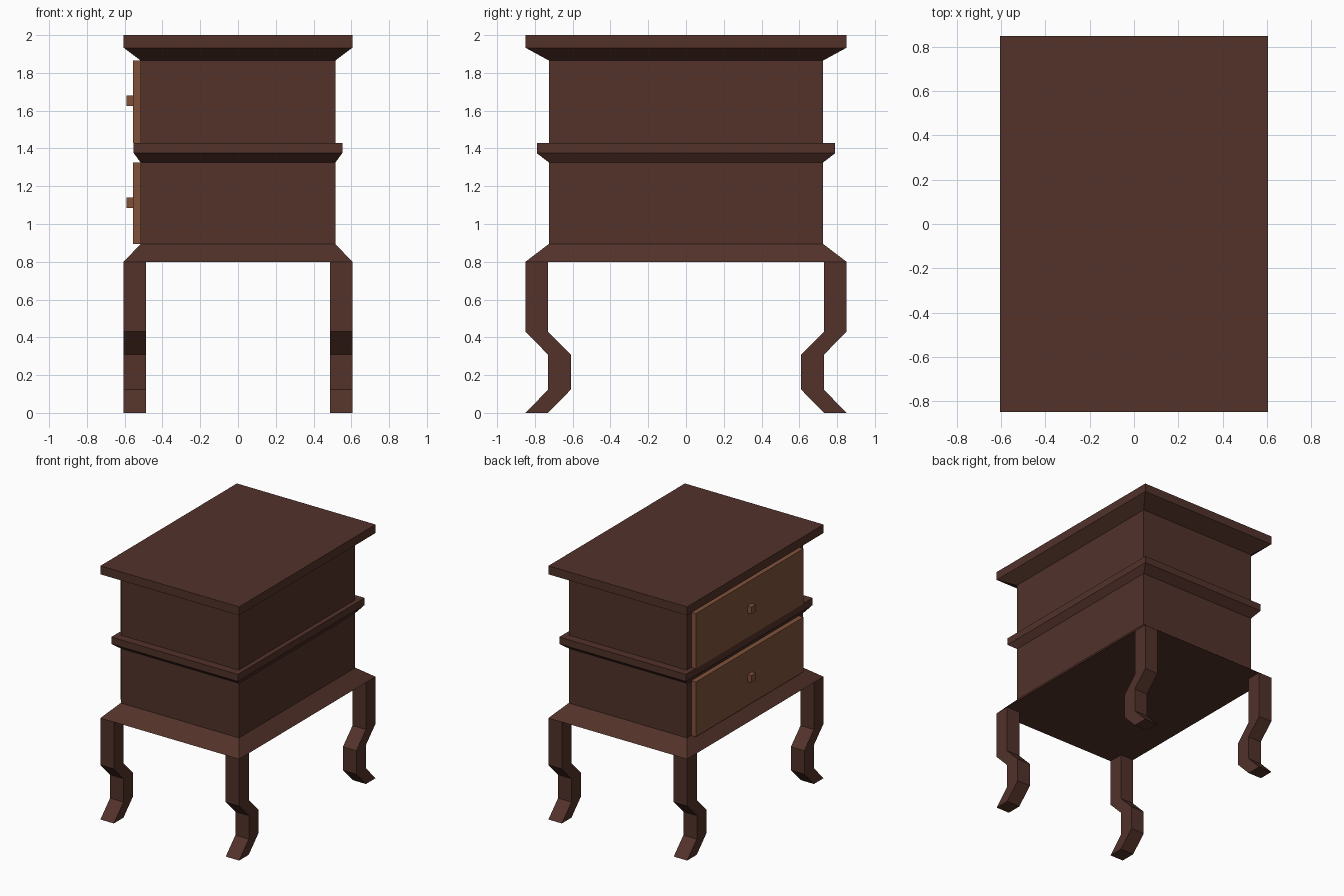
import bpy, bmesh

if "Cube" in bpy.data.objects:
    bpy.data.objects.remove(bpy.data.objects["Cube"])

def material(name, rgb):
    m = bpy.data.materials.new(name)
    m.diffuse_color = (*rgb, 1)
    m.use_nodes = True
    m.node_tree.nodes["Principled BSDF"].inputs["Base Color"].default_value = m.diffuse_color
    return m

dark = material("dark_wood", (0.085, 0.032, 0.023))
light = material("light_wood", (0.215, 0.083, 0.042))

def finish(name, bm, mat):
    bmesh.ops.recalc_face_normals(bm, faces=bm.faces)
    me = bpy.data.meshes.new(name)
    bm.to_mesh(me)
    bm.free()
    me.materials.append(mat)
    ob = bpy.data.objects.new(name, me)
    bpy.context.collection.objects.link(ob)
    return ob

def loft(name, rings, mat):
    """Skin a list of matching vertex rings and cap both ends."""
    bm = bmesh.new()
    loops = [[bm.verts.new(p) for p in ring] for ring in rings]
    for a, b in zip(loops, loops[1:]):
        n = len(a)
        for i in range(n):
            j = (i + 1) % n
            bm.faces.new((a[i], a[j], b[j], b[i]))
    bm.faces.new(loops[0])
    bm.faces.new(loops[-1])
    return finish(name, bm, mat)

def rect(x0, x1, y0, y1, z):
    return [(x0, y0, z), (x1, y0, z), (x1, y1, z), (x0, y1, z)]

def box(name, x0, x1, hy, z0, z1, mat):
    return loft(name, [rect(x0, x1, -hy, hy, z) for z in (z0, z1)], mat)

# Cabinet: stepped profile with flared base, middle moulding and top
profile = [(0.605, 0.85, 0.80), (0.515, 0.725, 0.895), (0.515, 0.725, 1.325),
           (0.552, 0.79, 1.375), (0.552, 0.79, 1.43), (0.515, 0.725, 1.43),
           (0.515, 0.725, 1.865), (0.605, 0.85, 1.933), (0.605, 0.85, 2.0)]
loft("cabinet", [rect(-x, x, -y, y, z) for x, y, z in profile], dark)

# Legs: one bent leg mirrored to four corners
path = [(0.73, 0.80), (0.73, 0.43), (0.61, 0.308), (0.61, 0.123), (0.73, 0.0)]
legs = loft("legs", [rect(0.488, 0.605, y, y + 0.12, z) for y, z in path], dark)
mirror = legs.modifiers.new("four_corners", 'MIRROR')
mirror.use_axis = (True, True, False)
mirror.use_mirror_merge = False

# Drawers with square knobs on the left side
for label, z0, z1, knob in (("lower", 0.893, 1.325, 1.112), ("upper", 1.43, 1.865, 1.652)):
    box(label + "_drawer", -0.555, -0.51, 0.67, z0, z1, light)
    box(label + "_knob", -0.59, -0.55, 0.028, knob - 0.028, knob + 0.028, light)
